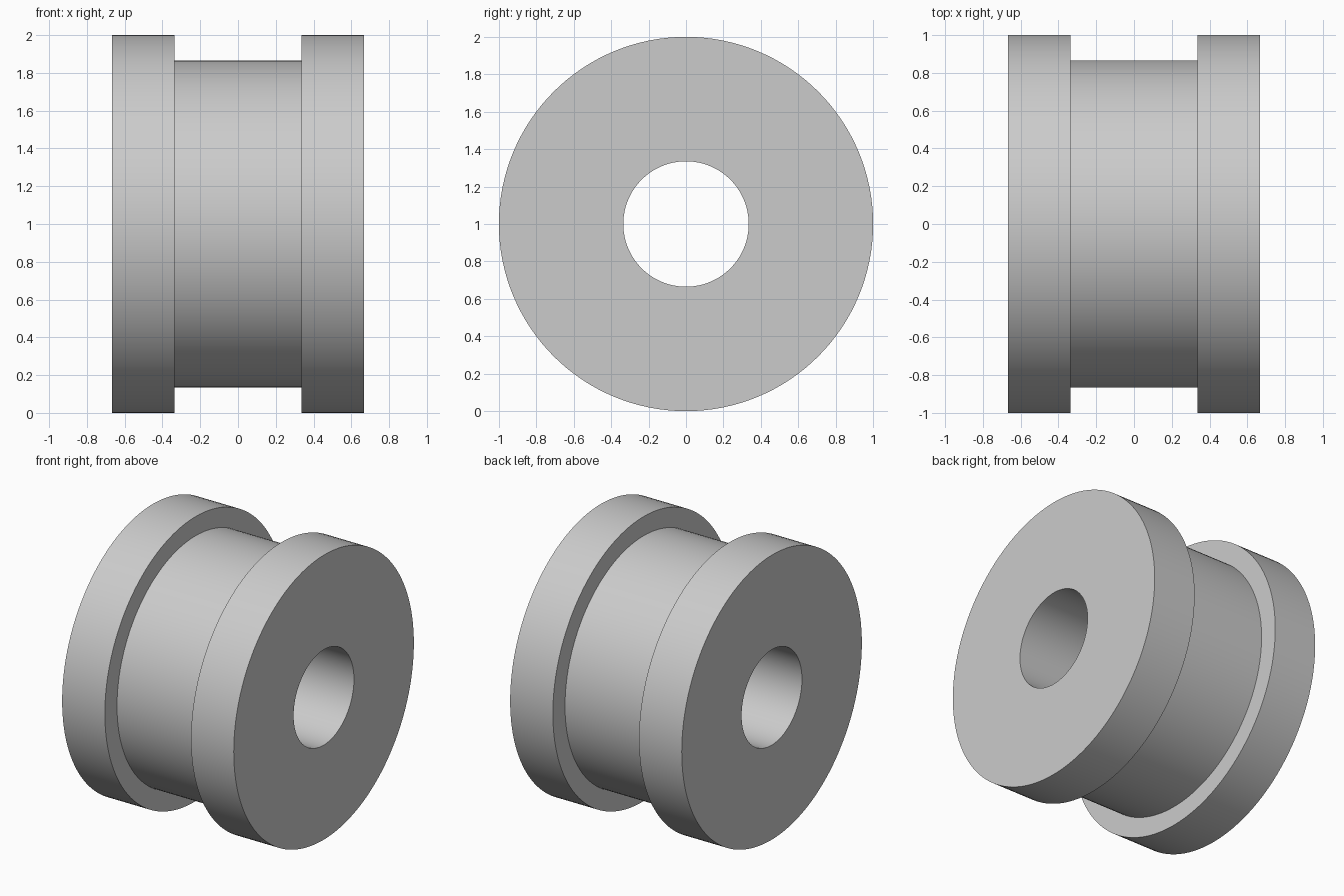
import bpy
import math
from math import cos, sin, tau

cube = bpy.data.objects.get("Cube")
if cube:
    bpy.data.objects.remove(cube, do_unlink=True)

SEGMENTS = 128
HALF_WIDTH, GROOVE_HALF = 0.667, 0.335
FLANGE_R, GROOVE_R, BORE_R = 1.0, 0.865, 0.335

# Plain grey material
grey = bpy.data.materials.new("plain_grey")
grey.use_nodes = True
colour = (0.6, 0.6, 0.6, 1)
grey.diffuse_color = colour
grey.node_tree.nodes["Principled BSDF"].inputs["Base Color"].default_value = colour

# Closed cross-section (x, radius): bore, flange, groove, flange
half = [(HALF_WIDTH, BORE_R), (HALF_WIDTH, FLANGE_R),
        (GROOVE_HALF, FLANGE_R), (GROOVE_HALF, GROOVE_R)]
profile = half + [(-x, r) for x, r in reversed(half)]
count = len(profile)

# Revolve the cross-section about the x axis
verts = [(x, r * cos(tau * s / SEGMENTS), r * sin(tau * s / SEGMENTS))
         for s in range(SEGMENTS) for x, r in profile]
faces = []
for s in range(SEGMENTS):
    a, b = s * count, (s + 1) % SEGMENTS * count
    for i in range(count):
        j = (i + 1) % count
        faces.append((a + i, a + j, b + j, b + i))

mesh = bpy.data.meshes.new("flanged_bushing")
mesh.from_pydata(verts, [], faces)
mesh.materials.append(grey)
bushing = bpy.data.objects.new("flanged_bushing", mesh)
bushing.location.z = FLANGE_R
bpy.context.collection.objects.link(bushing)

# Smooth round walls, crisp rims
bpy.ops.object.select_all(action="DESELECT")
bushing.select_set(True)
bpy.context.view_layer.objects.active = bushing
bpy.ops.object.mode_set(mode="EDIT")
bpy.ops.mesh.select_all(action="SELECT")
bpy.ops.mesh.normals_make_consistent(inside=False)
bpy.ops.object.mode_set(mode="OBJECT")
bpy.ops.object.shade_smooth_by_angle(angle=math.radians(30))
